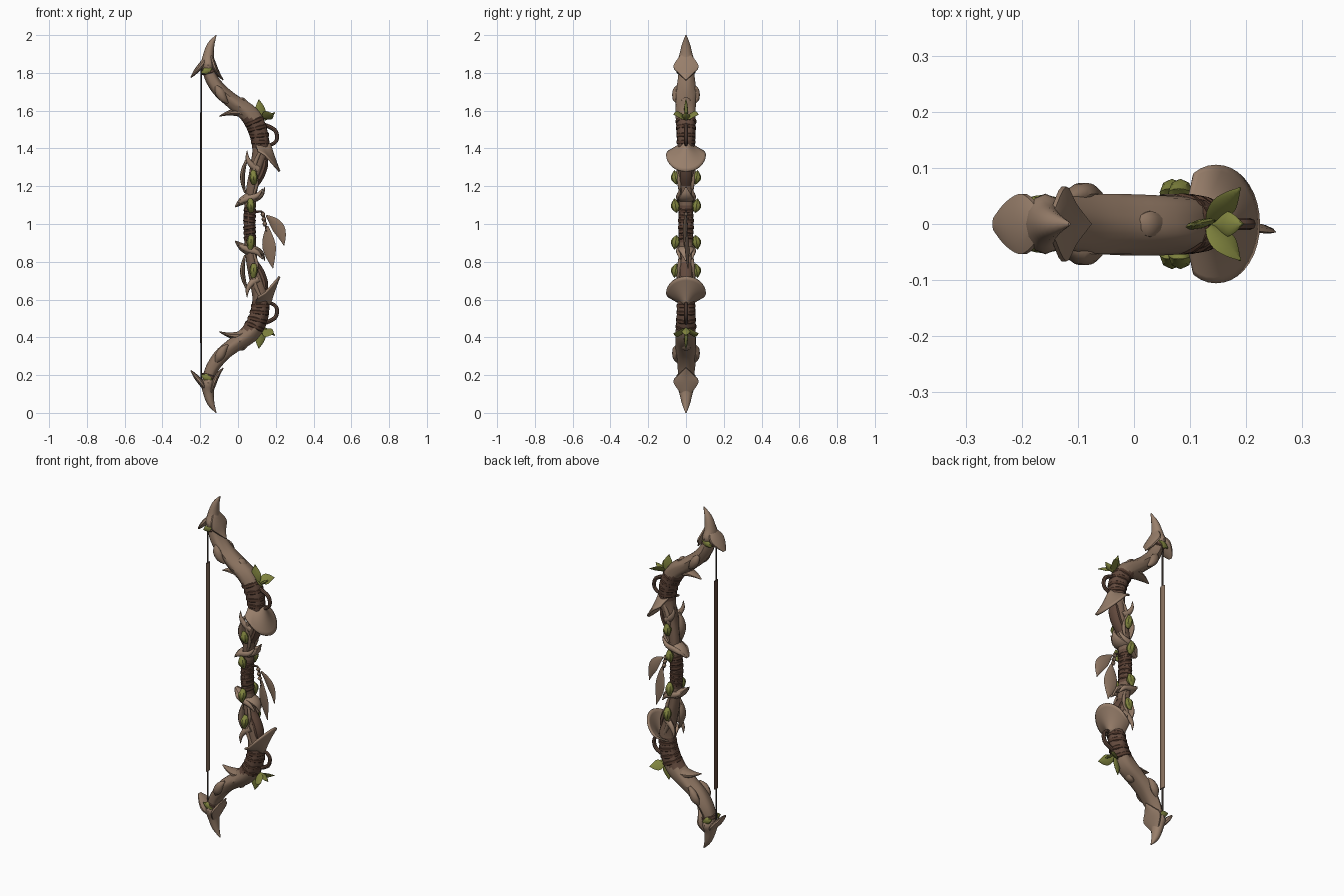
import bpy, bmesh, math
from mathutils import Vector

if "Cube" in bpy.data.objects:
    bpy.data.objects.remove(bpy.data.objects["Cube"])


def colour(name, r, g, b):
    m = bpy.data.materials.new(name)
    m.diffuse_color = (r, g, b, 1)
    m.use_nodes = True
    m.node_tree.nodes["Principled BSDF"].inputs["Base Color"].default_value = m.diffuse_color
    return m


TAN = colour("pale_wood", .315, .212, .147)
WOOD = colour("limb_wood", .26, .172, .117)
BARK = colour("mid_bark", .19, .118, .08)
DARK = colour("dark_bark", .122, .067, .046)
WRAP = colour("wrap_cord", .09, .045, .029)
LEAF = colour("leaf_green", .212, .226, .048)
STRING = colour("string_grey", .085, .067, .055)


def finish(name, bm, mats, angle=40):
    bmesh.ops.recalc_face_normals(bm, faces=bm.faces)
    me = bpy.data.meshes.new(name)
    bm.to_mesh(me)
    bm.free()
    for m in mats:
        me.materials.append(m)
    for p in me.polygons:
        p.use_smooth = True
    me.set_sharp_from_angle(angle=math.radians(angle))
    ob = bpy.data.objects.new(name, me)
    bpy.context.collection.objects.link(ob)
    return ob


def smooth_path(pts, n):
    """Catmull-Rom through (x, y, z, thickness, width) points."""
    out = []
    for i in range(len(pts) - 1):
        quad = [pts[max(i - 1, 0)], pts[i], pts[i + 1], pts[min(i + 2, len(pts) - 1)]]
        for k in range(n):
            t = k / n
            out.append([.5 * (2 * b + (c - a) * t + (2 * a - 5 * b + 4 * c - d) * t * t
                              + (3 * b - a - 3 * c + d) * t ** 3) for a, b, c, d in zip(*quad)])
    return out + [list(pts[-1])]


def loft(name, pts, mat, m=1, side=(0, 1, 0), sides=10, steps=4, ridge=0, rule=None):
    """Elliptical tube along a path; m=-1 mirrors it about the grip height."""
    path = smooth_path(pts, steps)
    for p in path:
        p[2] = 1 + m * (p[2] - 1)
    pos = [Vector(p[:3]) for p in path]
    ref = Vector((side[0], side[1], side[2] * m))
    bm = bmesh.new()
    rings = []
    for i, p in enumerate(path):
        t = (pos[min(i + 1, len(pos) - 1)] - pos[max(i - 1, 0)]).normalized()
        b = (ref - t * ref.dot(t)).normalized()
        n = t.cross(b)
        ring = []
        for k in range(sides):
            a = 2 * math.pi * k / sides
            f = 1 + ridge * math.cos(5 * a + i * .25)
            ring.append(bm.verts.new(pos[i] + f * (n * max(p[3], .001) * math.cos(a)
                                                   + b * max(p[4], .001) * math.sin(a))))
        rings.append(ring)
    for r, s in zip(rings, rings[1:]):
        for k in range(sides):
            bm.faces.new((r[k], r[(k + 1) % sides], s[(k + 1) % sides], s[k]))
    bm.faces.new(rings[0])
    bm.faces.new(rings[-1])
    mats = mat if isinstance(mat, list) else [mat]
    if rule:
        for f in bm.faces:
            f.material_index = rule(f.calc_center_median())
    return finish(name, bm, mats)


def leaf(name, base, tip, width, mat, m=1, side=(0, 1, 0), thick=.006, bow=(0, 0, 0)):
    a, b, o = Vector(base), Vector(tip), Vector(bow)
    pts = []
    for t, w in ((0, .12), (.25, .75), (.5, 1), (.75, .65), (1, .02)):
        q = a.lerp(b, t) + o * math.sin(math.pi * t)
        pts.append((*q, thick * (.4 + .6 * w), width * w))
    return loft(name, pts, mat, m, side, 8, 3)


def shield(name, m):
    """Flared scoop-shaped guard on the outer side of the limb."""
    bm = bmesh.new()
    rows = []
    for i in range(9):
        s = i / 8
        row = []
        for k in range(25):
            a = math.radians(-122 + 244 * k / 24)
            c = math.cos(a)
            drop = .065 + (.085 if c > 0 else .045) * c
            x = .115 + .03 * s + (.054 + .021 * s ** 1.4) * c
            y = (.018 + .086 * s) * math.sin(a)
            row.append(bm.verts.new((x, y, 1 + m * (.428 - s * drop))))
        rows.append(row)
    for r, s in zip(rows, rows[1:]):
        for k in range(24):
            bm.faces.new((r[k], r[k + 1], s[k + 1], s[k]))
    ob = finish(name, bm, [TAN])
    mod = ob.modifiers.new("thickness", 'SOLIDIFY')
    mod.thickness = .01
    mod.offset = 0


LIMB = [(.06, 0, 1.0, .03, .04), (.065, 0, 1.1, .03, .036), (.075, 0, 1.2, .03, .036),
        (.10, 0, 1.3, .037, .04), (.12, 0, 1.4, .044, .045), (.105, 0, 1.5, .05, .05),
        (.06, 0, 1.58, .05, .053), (-.025, 0, 1.645, .04, .054), (-.09, 0, 1.70, .038, .052),
        (-.14, 0, 1.77, .034, .045), (-.165, 0, 1.85, .03, .035)]
LIMB_FINE = smooth_path(LIMB, 12)


def limb_colour(c):
    h = abs(c.z - 1)
    return 0 if h > .56 else 2 if h > .4 or h < .1 else 1


def wrap(name, z, m, grow=.003, height=.012, mat=WRAP, tilt=.006):
    i = min(range(1, len(LIMB_FINE) - 1), key=lambda k: abs(LIMB_FINE[k][2] - z))
    p = LIMB_FINE[i]
    a = Vector(p[:3])
    t = (Vector(LIMB_FINE[i + 1][:3]) - a).normalized()
    t = (t + Vector((tilt * 20, 0, 0))).normalized()
    pts = [(*(a + t * height * k), p[3] + g, p[4] + g)
           for k, g in ((-1, -.002), (-.6, grow), (.6, grow), (1, -.002))]
    loft(name, pts, mat, m, sides=16, steps=1)


for m, end in ((1, "upper_"), (-1, "lower_")):
    # main limb, dark bark near the grip and paler wood outside
    loft(end + "limb", LIMB, [WOOD, BARK, DARK], m, sides=20, steps=5, ridge=.05, rule=limb_colour)
    # hooked horn tip with drooping hood barbs
    loft(end + "horn", [(-.15, 0, 1.79, .02, .03), (-.158, 0, 1.84, .036, .054), (-.157, 0, 1.89, .029, .037),
                        (-.143, 0, 1.95, .019, .022), (-.115, 0, 2.0, .002, .003)], TAN, m, sides=12)
    loft(end + "back_barb", [(-.165, 0, 1.88, .012, .025), (-.195, 0, 1.84, .016, .056),
                             (-.225, 0, 1.805, .012, .042), (-.25, 0, 1.775, .003, .012)], TAN, m)
    loft(end + "front_barb", [(-.145, 0, 1.90, .01, .025), (-.125, 0, 1.835, .014, .07),
                              (-.105, 0, 1.795, .011, .038), (-.078, 0, 1.762, .003, .003)], TAN, m)
    # swept spike under the limb
    loft(end + "spike", [(.075, 0, 1.55, .035, .045), (.02, 0, 1.59, .027, .045),
                         (-.045, 0, 1.588, .014, .03), (-.1, 0, 1.57, .002, .004)], WOOD, m)
    # low knot on the outer face
    loft(end + "knot", [(0, 0, 1.665, .004, .008), (.028, 0, 1.655, .013, .024),
                        (.06, 0, 1.625, .004, .008)], WOOD, m)
    for y, s in ((1, "_a"), (-1, "_b")):
        # side burls, strands, buds and tip leaves
        loft(end + "burl" + s, [(-.115, y * .045, 1.73, .008, .008), (-.098, y * .053, 1.70, .024, .019),
                                (-.078, y * .053, 1.665, .02, .018), (-.055, y * .045, 1.64, .006, .006)], WOOD, m)
        loft(end + "strand" + s, [(.085, y * .03, 1.16, .006, .006), (.10, y * .036, 1.22, .01, .01),
                                  (.085, y * .038, 1.3, .012, .011), (.125, y * .036, 1.4, .008, .008)],
             WOOD, m, side=(1, 0, 0))
        for z, x in ((1.25, .085), (1.10, .07)):
            leaf(end + "bud" + s, (x, y * .05, z - .04), (x - .005, y * .062, z + .035), .025, LEAF, m,
                 (0, 1, 0), .022)
        leaf(end + "horn_bud" + s, (-.195, y * .04, 1.80), (-.135, y * .043, 1.825), .019, LEAF, m, (0, 0, 1), .01)
        leaf(end + "side_leaf" + s, (.13, 0, 1.56), (.19, y * .065, 1.58), .03, LEAF, m,
             (-.65, y * .32, .7), .005, (0, 0, .006))
        # side thorns hugging the core
        loft(end + "side_thorn" + s, [(.105, y * .03, 1.29, .02, .016), (.07, y * .04, 1.315, .016, .014),
                                      (.05, y * .044, 1.35, .01, .009), (.048, y * .044, 1.39, .001, .001)], TAN, m)
        loft(end + "collar" + s, [(.13, y * .03, 1.185, .003, .004), (.1, y * .04, 1.15, .013, .011),
                                  (.055, y * .04, 1.135, .016, .011), (.02, y * .03, 1.12, .012, .014),
                                  (-.012, y * .012, 1.09, .002, .003)], TAN, m)
    leaf(end + "top_leaf", (.125, 0, 1.54), (.11, 0, 1.66), .029, LEAF, m, (1, .25, 0), .008)
    leaf(end + "outer_leaf", (.14, 0, 1.55), (.195, 0, 1.59), .022, LEAF, m, (0, 1, 0), .008)
    # curling tendril
    loft(end + "tendril", [(.12, 0, 1.53, .011, .011), (.165, 0, 1.515, .011, .011), (.20, 0, 1.49, .011, .011),
                           (.205, 0, 1.445, .01, .01), (.175, 0, 1.42, .009, .009), (.145, 0, 1.43, .006, .006)],
         DARK, m, sides=8)
    shield(end + "shield", m)
    # inner fin and thorns on the grip section
    leaf(end + "inner_fin", (.045, 0, 1.34), (.038, 0, 1.165), .03, WOOD, m, (0, 1, 0), .013, (-.018, 0, 0))
    loft(end + "inner_thorn", [(.06, 0, 1.145, .025, .04), (.02, 0, 1.12, .02, .036),
                               (-.015, 0, 1.09, .003, .006)], TAN, m)
    loft(end + "outer_thorn", [(.07, 0, 1.13, .02, .042), (.105, 0, 1.14, .016, .04),
                               (.13, 0, 1.16, .009, .025), (.142, 0, 1.195, .002, .004)], TAN, m)
    loft(end + "guard_root", [(.09, 0, 1.21, .02, .03), (.12, 0, 1.26, .022, .034),
                              (.14, 0, 1.32, .02, .034), (.14, 0, 1.38, .012, .02)], DARK, m)
    # cord wraps on the grip and limb
    for z in (1.015, 1.045, 1.075):
        wrap(end + "grip_wrap", z, m)
    for z in (1.435, 1.47, 1.505, 1.54):
        wrap(end + "limb_wrap", z, m)
    wrap(end + "string_knot", 1.81, m, .007, .012, DARK, 0)

# bow string with a flat wrapped middle, darker on the archer's side
loft("string", [(-.195, 0, .17, .004, .005), (-.195, 0, 1.83, .004, .005)], STRING, sides=8, steps=1)
loft("string_wrap", [(-.195, 0, .37, .005, .02), (-.195, 0, 1.59, .005, .02)], [WOOD, DARK], sides=8, steps=1,
     rule=lambda c: 1 if c.x < -.195 else 0)

# hanging feathers on a beaded cord
loft("feather_cord", [(.08, 0, 1.06, .006, .006), (.125, 0, 1.065, .006, .006), (.14, 0, 1.03, .005, .005),
                      (.15, 0, .96, .004, .004)], DARK, side=(0, 1, 0), sides=6)
for i in range(3):
    z = 1.05 - .025 * i
    leaf("bead", (.132 + .005 * i, 0, z + .013), (.132 + .005 * i, 0, z - .013), .012, WOOD, thick=.012)
leaf("outer_feather", (.15, 0, 1.045), (.244, -.01, .885), .034, WOOD, 1, (1, -.35, .5), .007, (.018, 0, .012))
leaf("long_feather", (.155, 0, .99), (.185, .01, .765), .037, WOOD, 1, (1, -.3, 0), .007, (-.005, 0, 0))
